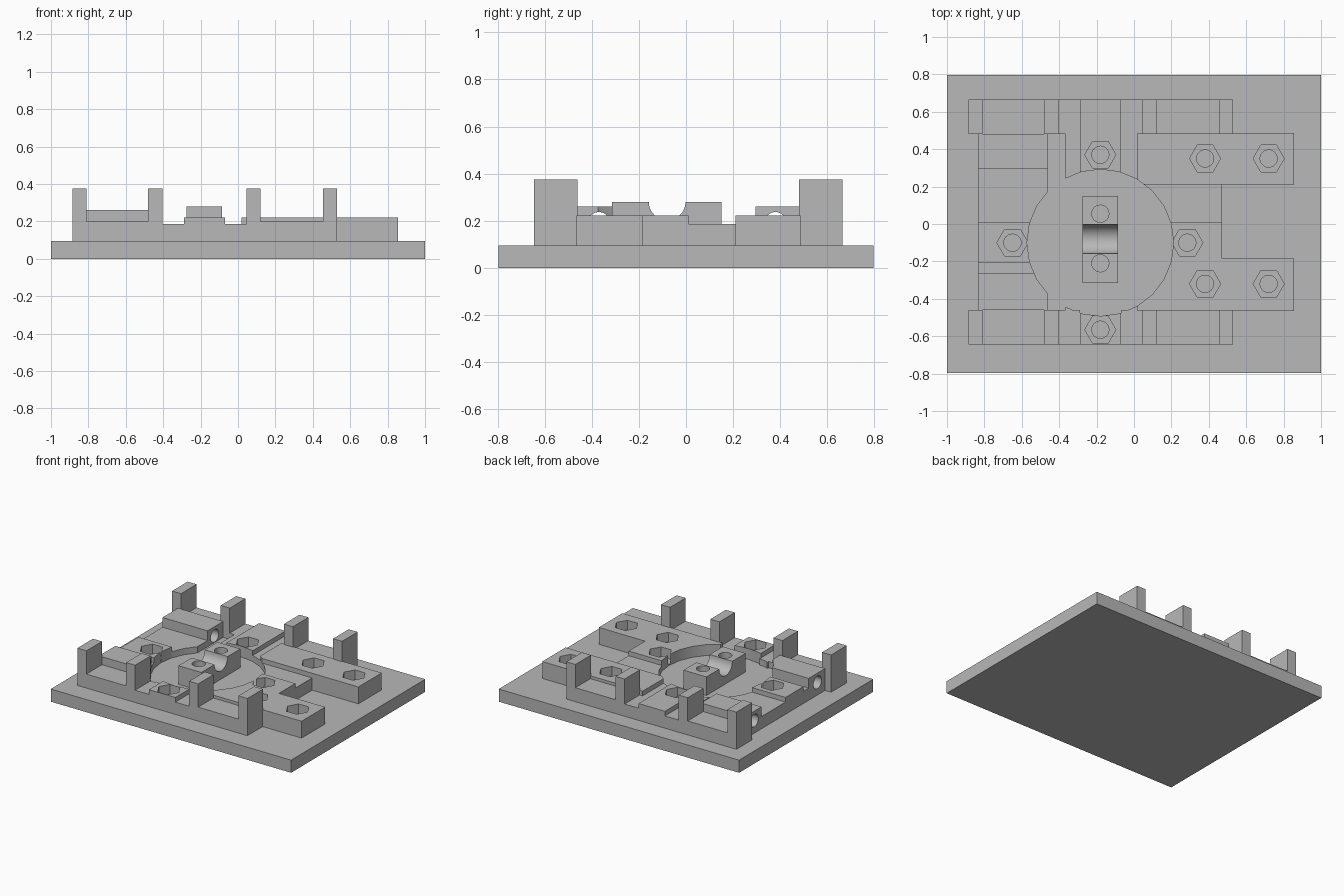
import bpy, bmesh, math
from mathutils import Matrix, Vector

cube = bpy.data.objects.get("Cube")
if cube:
    bpy.data.objects.remove(cube, do_unlink=True)

grey = bpy.data.materials.new("plain_grey")
grey.use_nodes = True
grey.diffuse_color = (0.48, 0.48, 0.48, 1)
grey.node_tree.nodes["Principled BSDF"].inputs["Base Color"].default_value = (0.48, 0.48, 0.48, 1)

BASE, FLOOR, LOW, RAIL, HIGH, BLOCK, POST = 0.095, 0.14, 0.187, 0.2, 0.222, 0.26, 0.375
CX, CY = -0.18, -0.1          # centre of the round pocket
BACK, FRONT = (0.48, 0.665), (-0.645, -0.46)


def new_object(name, bm):
    mesh = bpy.data.meshes.new(name)
    bm.to_mesh(mesh)
    bm.free()
    mesh.materials.append(grey)
    obj = bpy.data.objects.new(name, mesh)
    bpy.context.collection.objects.link(obj)
    return obj


def box(name, xs, ys, top, bottom=BASE):
    bm = bmesh.new()
    size = (xs[1] - xs[0], ys[1] - ys[0], top - bottom, 1)
    mid = Vector((sum(xs) / 2, sum(ys) / 2, (top + bottom) / 2))
    bmesh.ops.create_cube(bm, size=1, matrix=Matrix.Translation(mid) @ Matrix.Diagonal(size))
    return new_object(name, bm)


def cutter(name, points, radius, depth, sides, axis='Z'):
    """Prisms centred on the points; a quarter turn about Y lays them along x."""
    bm = bmesh.new()
    turn = Matrix.Rotation(math.pi / 2, 4, 'Y' if axis == 'X' else 'Z')
    for p in points:
        bmesh.ops.create_cone(bm, cap_ends=True, segments=sides, radius1=radius, radius2=radius,
                              depth=depth, matrix=Matrix.Translation(p) @ turn)
    obj = new_object(name, bm)
    obj.hide_render = True
    return obj


def cut(obj, tools):
    for tool in tools:
        mod = obj.modifiers.new("cut", 'BOOLEAN')
        mod.operation = 'DIFFERENCE'
        mod.solver = 'EXACT'
        mod.object = tool
    bpy.context.view_layer.update()
    graph = bpy.context.evaluated_depsgraph_get()
    mesh = bpy.data.meshes.new_from_object(obj.evaluated_get(graph))
    obj.modifiers.clear()
    obj.data = mesh


# Cutting tools: pocket, nut pits, bolt holes, rod holes, groove, pin holes
bolts = [(CX, CY + 0.47), (CX, CY - 0.465), (CX - 0.47, CY), (CX + 0.465, CY)]
bolts += [(x, y) for x in (0.38, 0.72) for y in (0.35, -0.32)]
pocket = cutter("pocket_cutter", [(CX, CY, FLOOR + 0.25)], 0.392, 0.5, 24)
pits = cutter("nut_pit_cutter", [(x, y, 0.4) for x, y in bolts], 0.083, 0.5, 6)
holes = cutter("bolt_hole_cutter", [(x, y, 0.2) for x, y in bolts], 0.046, 0.3, 24)
rods = cutter("rod_hole_cutter", [(-0.65, y, 0.19) for y in (0.38, -0.37)], 0.047, 0.6, 24, 'X')
groove = cutter("groove_cutter", [(CX, -0.08, 0.28)], 0.078, 0.5, 32, 'X')
pins = cutter("pin_hole_cutter", [(CX, y, 0.25) for y in (0.055, -0.21)], 0.046, 0.2, 24)

parts = [box("base_plate", (-1, 1), (-0.797, 0.797), BASE, 0)]

# Post rails along the front and back
for side, ys in (("back", BACK), ("front", FRONT)):
    for label, x0, x1 in (("right", -0.885, -0.405), ("left", 0.045, 0.53)):
        inner0, inner1 = x0 + 0.075, x1 - 0.075
        parts.append(box(f"{side}_{label}_rail", (inner0, inner1), ys, RAIL))
        parts.append(box(f"{side}_{label}_post_a", (x0, inner0), ys, POST))
        parts.append(box(f"{side}_{label}_post_b", (inner1, x1), ys, POST))
    parts.append(box(f"{side}_channel_right", (-0.405, -0.29), ys, LOW))
    parts.append(box(f"{side}_channel_left", (-0.07, 0.045), ys, LOW))

# Deck pieces with drilled and pocketed tops
span = (FRONT[1], BACK[0])
side_x, mid_x, arm_x = (-0.835, -0.46), (0.02, 0.47), (0.47, 0.855)
deck = [
    ("back_rod_block", side_x, (0.295, span[1]), BLOCK),
    ("side_channel_wide", side_x, (0.01, 0.295), LOW),
    ("side_island", side_x, (-0.205, 0.01), HIGH),
    ("side_channel_narrow", side_x, (-0.265, -0.205), LOW),
    ("front_rod_block", side_x, (span[0], -0.265), BLOCK),
    ("deck_channel_right", (-0.365, -0.29), span, LOW),
    ("deck_island", (-0.29, -0.07), span, HIGH),
    ("deck_channel_left", (-0.07, 0.02), span, LOW),
    ("back_deck", mid_x, (0.21, 0.487), HIGH),
    ("deck_cross_channel", mid_x, (0.01, 0.21), LOW),
    ("front_deck", mid_x, (-0.465, 0.01), HIGH),
    ("back_arm", arm_x, (0.21, 0.487), HIGH),
    ("front_arm", arm_x, (-0.465, -0.185), HIGH),
    ("back_island", (-0.29, -0.07), BACK, HIGH),
    ("front_island", (-0.29, -0.07), FRONT, HIGH),
]
for name, xs, ys, top in deck:
    piece = box(name, xs, ys, top)
    tools = [pits, holes] if "channel" not in name else []
    if "rod_block" in name:
        tools = [rods]
    cut(piece, [pocket] + tools)
    parts.append(piece)
parts.append(box("slot_floor", (-0.46, -0.365), span, FLOOR))

# Clamp block in the pocket
clamp = box("clamp_block", (-0.275, -0.085), (-0.315, 0.15), 0.28, FLOOR)
cut(clamp, [groove, pins])
parts.append(clamp)

for tool in (pocket, pits, holes, rods, groove, pins):
    bpy.data.objects.remove(tool, do_unlink=True)

bpy.ops.object.select_all(action='DESELECT')
for obj in parts:
    obj.select_set(True)
bpy.context.view_layer.objects.active = parts[0]
bpy.ops.object.shade_smooth_by_angle(angle=math.radians(30))
